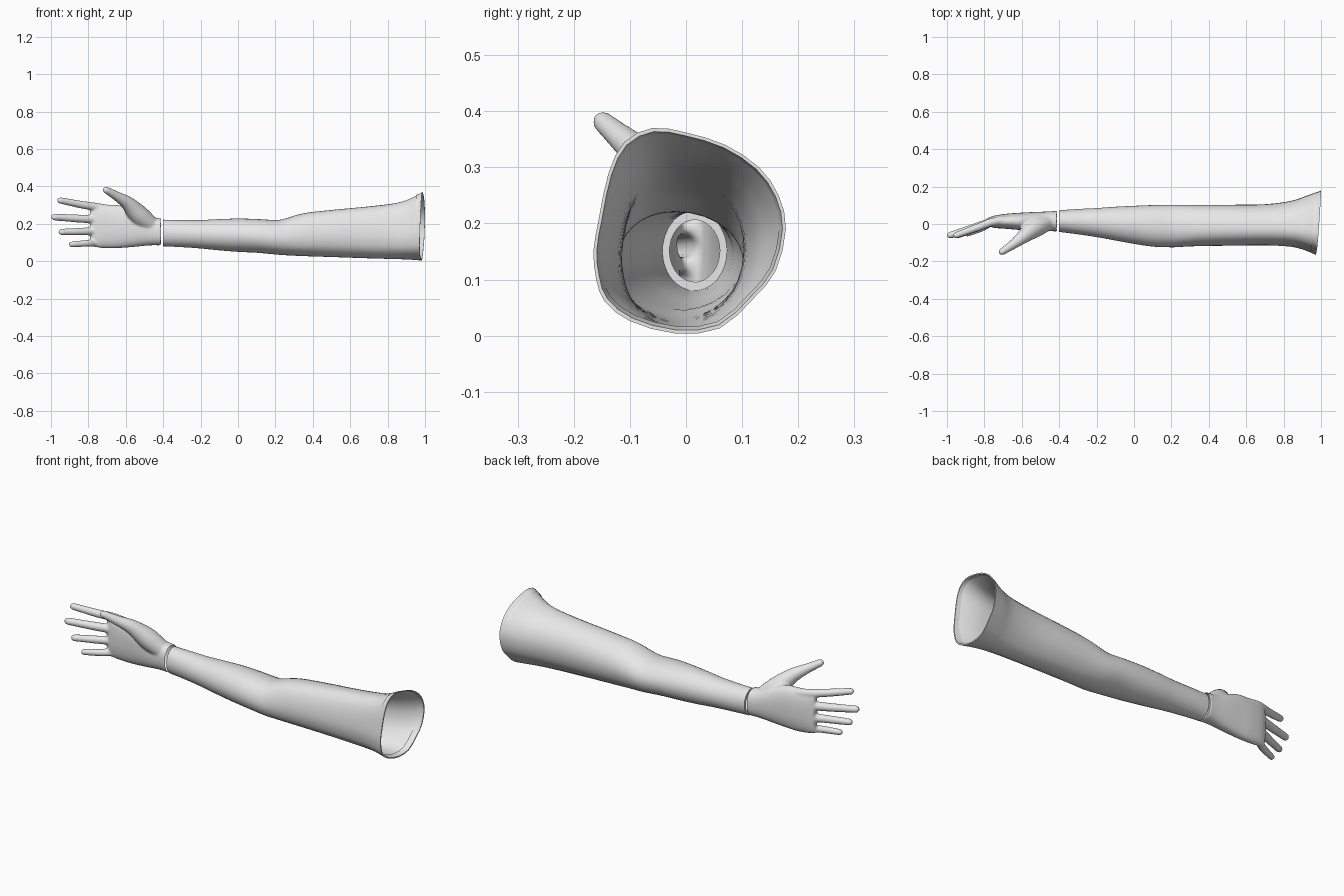
import bpy, bmesh, math
from mathutils import Vector

if "Cube" in bpy.data.objects:
    bpy.data.objects.remove(bpy.data.objects["Cube"])

grey = bpy.data.materials.new("light grey")
grey.use_nodes = True
grey.diffuse_color = (0.8, 0.8, 0.8, 1)
grey.node_tree.nodes["Principled BSDF"].inputs["Base Color"].default_value = grey.diffuse_color


def smooth_list(pts, steps, closed=False):
    """Catmull-Rom interpolation of equal-length tuples."""
    n, out = len(pts), []
    for i in range(n if closed else n - 1):
        a, b, c, d = [pts[k % n] if closed else pts[min(max(k, 0), n - 1)]
                      for k in range(i - 1, i + 3)]
        for s in range(steps):
            t = s / steps
            out.append(tuple(q + t / 2 * (r - p + t * (2 * p - 5 * q + 4 * r - w + t * (3 * (q - r) + w - p)))
                             for p, q, r, w in zip(a, b, c, d)))
    return out if closed else out + [tuple(pts[-1])]


def loft(bm, rings, cap=False):
    loops = [[bm.verts.new(p) for p in ring] for ring in rings]
    for a, b in zip(loops, loops[1:]):
        for i in range(len(a)):
            j = (i + 1) % len(a)
            bm.faces.new((a[i], a[j], b[j], b[i]))
    if cap:
        bm.faces.new(loops[0])
        bm.faces.new(loops[-1])


def finish(bm, name):
    bmesh.ops.recalc_face_normals(bm, faces=bm.faces)
    mesh = bpy.data.meshes.new(name)
    bm.to_mesh(mesh)
    bm.free()
    mesh.materials.append(grey)
    obj = bpy.data.objects.new(name, mesh)
    bpy.context.collection.objects.link(obj)
    return obj


def shade(obj, angle):
    bpy.ops.object.select_all(action="DESELECT")
    obj.select_set(True)
    bpy.context.view_layer.objects.active = obj
    bpy.ops.object.shade_smooth_by_angle(angle=math.radians(angle))


# Shoulder outline (y, z), normalised to a unit box
outline = [(.178, .19), (.165, .25), (.13, .3), (.07, .34), (0, .362), (-.06, .37),
           (-.11, .345), (-.138, .29), (-.155, .21), (-.165, .15), (-.16, .1),
           (-.145, .06), (-.1, .025), (-.02, .003), (.06, .012), (.12, .065), (.16, .115)]
unit = [((y - .007) / .172, (z - .186) / .184) for y, z in smooth_list(outline, 2, True)]


def arm_ring(x, y0, y1, z0, z1, blend, scale=1):
    ring = []
    for u, v in unit:
        r = math.hypot(u, v)
        k = (blend + (1 - blend) / r) * scale
        y, z = u * k * (y1 - y0) / 2, v * k * (z1 - z0) / 2
        ring.append((x + blend ** 3 * (.075 * y + .025 * z), (y0 + y1) / 2 + y, (z0 + z1) / 2 + z))
    return ring


# Arm: x, y range, z range, share of the shoulder outline
arm_sections = [(-.402, -.042, .073, .08, .222, 0), (-.3, -.055, .08, .075, .22, 0),
                (-.2, -.07, .085, .068, .22, 0), (-.1, -.088, .092, .058, .225, 0),
                (0, -.106, .097, .05, .228, 0), (.1, -.121, .101, .045, .226, .1),
                (.2, -.125, .102, .036, .221, .2), (.25, -.123, .102, .032, .229, .3),
                (.35, -.119, .102, .027, .258, .4), (.5, -.117, .103, .022, .276, .4),
                (.7, -.115, .106, .015, .295, .5), (.84, -.122, .125, .011, .312, .7),
                (.92, -.14, .154, .008, .335, .9), (.986, -.165, .179, .003, .37, 1)]
bm = bmesh.new()
sections = smooth_list(arm_sections, 4)
first, last = arm_sections[0], arm_sections[-1]
wrist_lip = [arm_ring(*first, s) for s in (.78, .9)]
shoulder_lip = [arm_ring(*last, .965), arm_ring(last[0] - .03, *last[1:], .93)]
loft(bm, wrist_lip + [arm_ring(*s) for s in sections] + shoulder_lip)
arm = finish(bm, "arm")
shade(arm, 40)

# Palm: x, y range, z range
palm_sections = [(-.409, -.042, .071, .084, .23), (-.44, -.038, .068, .085, .232),
                 (-.48, -.036, .066, .084, .243), (-.54, -.036, .064, .078, .27),
                 (-.61, -.032, .06, .072, .296), (-.68, -.026, .055, .069, .302),
                 (-.75, -.02, .044, .073, .303), (-.79, -.004, .028, .082, .294)]
bm = bmesh.new()
rings = []
for x, y0, y1, z0, z1 in smooth_list(palm_sections, 4):
    ring = []
    for i in range(32):
        a = math.tau * i / 32
        c, s = math.cos(a), math.sin(a)
        # slightly squared section
        ring.append((x, (y0 + y1) / 2 + math.copysign(abs(c) ** .85, c) * (y1 - y0) / 2,
                     (z0 + z1) / 2 + math.copysign(abs(s) ** .85, s) * (z1 - z0) / 2))
    rings.append(ring)
loft(bm, rings, True)


def digit(bm, path):
    """Round-tipped tube through (x, y, z, radius)."""
    pts = smooth_list(path, 5)
    axis = (Vector(pts[-1][:3]) - Vector(pts[-2][:3])).normalized()
    end, radius = Vector(pts[-1][:3]), pts[-1][3]
    for a in (.4, .8, 1.15, 1.45):
        pts.append((*(end + axis * radius * math.sin(a)), radius * math.cos(a)))
    rings = []
    for i, p in enumerate(pts):
        before, after = pts[max(i - 1, 0)], pts[min(i + 1, len(pts) - 1)]
        d = (Vector(after[:3]) - Vector(before[:3])).normalized()
        side = d.cross(Vector((0, 0, 1))).normalized()
        up = side.cross(d)
        rings.append([Vector(p[:3]) + p[3] * (side * math.cos(math.tau * k / 16) + up * math.sin(math.tau * k / 16))
                      for k in range(16)])
    loft(bm, rings, True)


# Fingers: base z, tip x, tip z, radius
for base_z, tip_x, tip_z, r in [(.279, -.95, .325, .02), (.22, -.982, .236, .021),
                                (.162, -.943, .156, .02), (.102, -.89, .09, .018)]:
    bend = (-.72 + tip_x) / 2
    digit(bm, [(-.69, .02, base_z, r * 1.1), (-.76, .01, base_z + (tip_z - base_z) * .25, r * 1.1),
               (bend, -.018, (base_z + tip_z) / 2, r * 1.03),
               (tip_x, -.052 if tip_x > -.9 else -.06, tip_z, r * .87)])

# Thumb
digit(bm, [(-.46, .01, .19, .045), (-.53, -.02, .248, .053), (-.59, -.066, .31, .038),
           (-.645, -.108, .346, .026), (-.705, -.148, .381, .019)])

# Fuse the hand into one skin, then open it at the wrist
hand = finish(bm, "hand")
remesh = hand.modifiers.new("fuse", "REMESH")
remesh.mode = "VOXEL"
remesh.voxel_size = .006
soften = hand.modifiers.new("soften", "SMOOTH")
soften.factor = .5
soften.iterations = 7
bpy.context.view_layer.update()
fused = bpy.data.meshes.new_from_object(hand.evaluated_get(bpy.context.evaluated_depsgraph_get()))
hand.modifiers.clear()
hand.data = fused
bm = bmesh.new()
bm.from_mesh(fused)
wrist = [f for f in bm.faces if f.normal.x > .8 and f.calc_center_median().x > -.425]
bmesh.ops.delete(bm, geom=wrist, context="FACES")
bm.to_mesh(fused)
bm.free()
if not fused.materials:
    fused.materials.append(grey)
shade(hand, 60)
